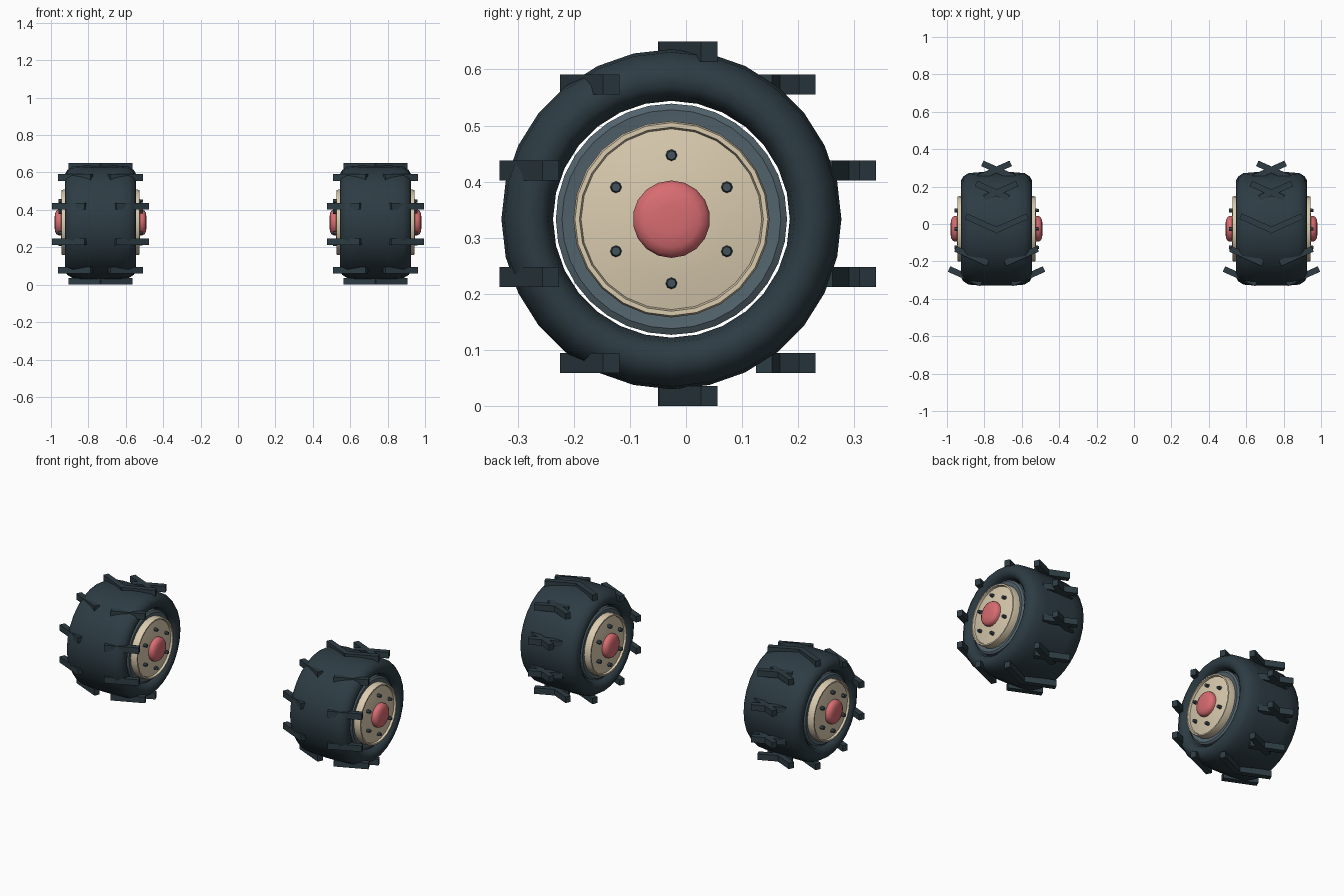
import bpy, bmesh, math
from mathutils import Matrix, Vector

cube = bpy.data.objects.get("Cube")
if cube:
    bpy.data.objects.remove(cube, do_unlink=True)


def material(name, rgb):
    m = bpy.data.materials.new(name)
    m.use_nodes = True
    m.diffuse_color = (*rgb, 1)
    m.node_tree.nodes["Principled BSDF"].inputs["Base Color"].default_value = (*rgb, 1)
    return m


RUBBER = material("dark rubber", (0.026, 0.045, 0.057))
STEEL = material("grey steel", (0.085, 0.125, 0.15))
CREAM = material("cream paint", (0.70, 0.60, 0.43))
RED = material("faded red", (0.68, 0.15, 0.165))
BOLT = material("bolt grey", (0.055, 0.085, 0.105))

AXLE = Vector((0, -0.026, 0.333))   # wheel centre
TREAD = Vector((0, 0.003, 0.325))   # tread ring centre
WHEEL_X = 0.735


def finish(bm, name, mat, x, angle=40):
    bmesh.ops.recalc_face_normals(bm, faces=bm.faces)
    mesh = bpy.data.meshes.new(name)
    bm.to_mesh(mesh)
    bm.free()
    mesh.materials.append(mat)
    mesh.shade_smooth()
    mesh.set_sharp_from_angle(angle=math.radians(angle))
    ob = bpy.data.objects.new(name, mesh)
    ob.location.x = x
    bpy.context.collection.objects.link(ob)


def lathe(bm, profile, steps, closed=False):
    """Spin (x, radius) points about the axle; open profiles get end caps."""
    rings = []
    for i in range(steps):
        a = math.tau * i / steps
        rings.append([bm.verts.new(AXLE + Vector((x, r * math.sin(a), r * math.cos(a))))
                      for x, r in profile])
    n = len(profile)
    for i in range(steps):
        a, b = rings[i], rings[(i + 1) % steps]
        for j in range(n if closed else n - 1):
            k = (j + 1) % n
            bm.faces.new((a[j], a[k], b[k], b[j]))
    if not closed:
        bm.faces.new([r[0] for r in rings])
        bm.faces.new([r[-1] for r in rings])


def mirrored(half):
    return half + [(-x, r) for x, r in reversed(half)]


def build_wheel(side, x):
    # Tyre with rounded shoulders and an open centre
    bm = bmesh.new()
    lathe(bm, mirrored([(0.09, 0.303), (0.15, 0.298), (0.178, 0.28), (0.19, 0.258),
                        (0.186, 0.235), (0.17, 0.219), (0.13, 0.211)]), 28, closed=True)
    finish(bm, side + "_tyre", RUBBER, x, 60)

    # Grey rim drum inside the tyre
    bm = bmesh.new()
    lathe(bm, mirrored([(0.168, 0.17), (0.172, 0.195), (0.165, 0.206)]), 32)
    finish(bm, side + "_rim", STEEL, x)

    # Cream hub plates with a raised lip, on both faces
    bm = bmesh.new()
    lathe(bm, mirrored([(0.213, 0.05), (0.209, 0.10), (0.197, 0.161), (0.209, 0.164),
                        (0.209, 0.172), (0.198, 0.175), (0.16, 0.175)]), 24)
    finish(bm, side + "_hub_plate", CREAM, x)

    # Red domed hub caps
    bm = bmesh.new()
    lathe(bm, mirrored([(0.246, 0.025), (0.243, 0.05), (0.235, 0.064), (0.225, 0.069),
                        (0.2, 0.069)]), 18)
    finish(bm, side + "_hub_cap", RED, x, 60)

    # Six wheel bolts per face
    bm = bmesh.new()
    for face in (-1, 1):
        for i in range(6):
            a = math.tau * i / 6
            at = AXLE + Vector((face * 0.213, 0.114 * math.sin(a), 0.114 * math.cos(a)))
            bmesh.ops.create_cone(bm, cap_ends=True, segments=8, radius1=0.011,
                                  radius2=0.008 if face > 0 else 0.011, depth=0.026,
                                  matrix=Matrix.Translation(at) @ Matrix.Rotation(math.pi / 2, 4, 'Y'))
    finish(bm, side + "_wheel_bolts", BOLT, x)

    # Chevron lugs: two slanted rings of bars that cross at the back
    bm = bmesh.new()
    for hand in (-1, 1):
        for i in range(10):
            a = math.tau * i / 10
            y, z = 0.297 * math.sin(a), 0.307 * math.cos(a)
            at = TREAD + Vector((hand * (0.078 - 0.315 * y), y, z))
            bmesh.ops.create_cube(bm, size=1, matrix=Matrix.Translation(at)
                                  @ Matrix.Rotation(hand * math.radians(24), 4, 'Z')
                                  @ Matrix.Diagonal((0.19, 0.032, 0.036, 1)))
    finish(bm, side + "_tread_lugs", RUBBER, x, 30)


for side, sign in (("left", 1), ("right", -1)):
    build_wheel(side, sign * WHEEL_X)
